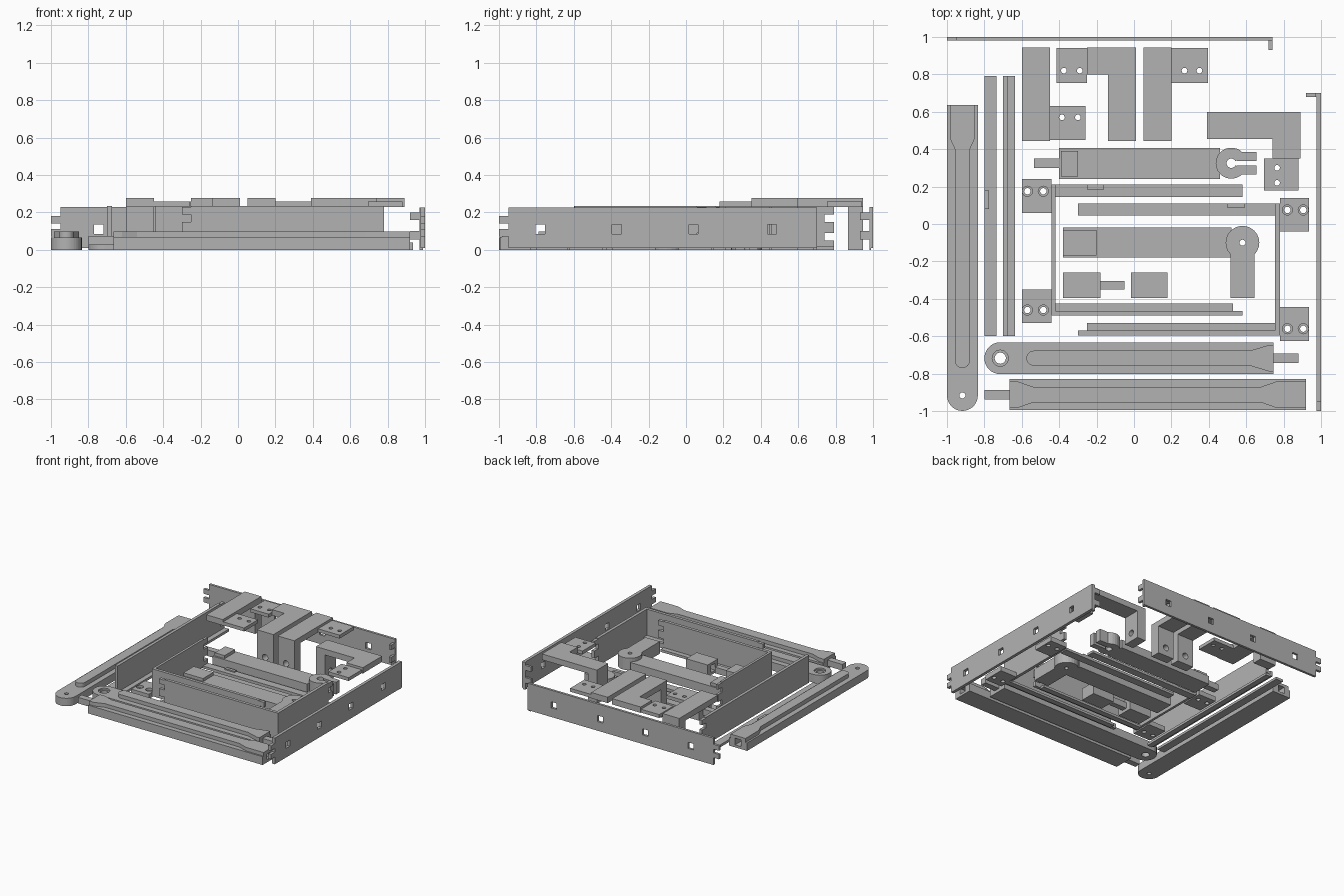
import bpy, bmesh, math
from mathutils import Vector

grey = bpy.data.materials.new("plain_grey")
grey.diffuse_color = (0.45, 0.45, 0.45, 1)


def rect(u0, u1, v0, v1):
    return [(u0, v0), (u1, v0), (u1, v1), (u0, v1)]


def arc(u, v, r, a0=0, a1=360, n=24):
    full = a1 - a0 == 360
    return [(u + r * math.cos(math.radians(a0 + (a1 - a0) * i / n)),
             v + r * math.sin(math.radians(a0 + (a1 - a0) * i / n)))
            for i in range(n if full else n + 1)]


def prism(name, loops, lo, hi, axis="z"):
    """Extrude an outline (first loop) with holes (other loops) along an axis."""
    cu = bpy.data.curves.new(name, "CURVE")
    cu.dimensions, cu.fill_mode, cu.extrude = "2D", "BOTH", (hi - lo) / 2
    for loop in loops:
        sp = cu.splines.new("POLY")
        sp.points.add(len(loop) - 1)
        for p, (u, v) in zip(sp.points, loop):
            p.co = (u, v, 0, 1)
        sp.use_cyclic_u = True
    tmp = bpy.data.objects.new(name, cu)
    bpy.context.collection.objects.link(tmp)
    bpy.context.view_layer.update()
    me = bpy.data.meshes.new_from_object(
        tmp.evaluated_get(bpy.context.evaluated_depsgraph_get()))
    bpy.data.objects.remove(tmp)
    bm = bmesh.new()
    bm.from_mesh(me)
    mid = (lo + hi) / 2
    for vert in bm.verts:
        u, v, w = vert.co
        w += mid
        vert.co = {"z": (u, v, w), "y": (u, w, v), "x": (w, u, v)}[axis]
    bmesh.ops.remove_doubles(bm, verts=bm.verts, dist=1e-5)
    bmesh.ops.recalc_face_normals(bm, faces=bm.faces)
    for f in bm.faces:
        f.smooth = False
    bm.to_mesh(me)
    bm.free()
    me.materials.clear()
    me.materials.append(grey)
    ob = bpy.data.objects.new(name, me)
    bpy.context.collection.objects.link(ob)
    return ob


def box(name, x0, x1, y0, y1, z0, z1):
    return prism(name, [rect(x0, x1, y0, y1)], z0, z1)


def cut(ob, *b):
    """Subtract a box, then discard the cutter."""
    c = box("cutter", *b)
    c.hide_render = True
    m = ob.modifiers.new("cut", "BOOLEAN")
    m.operation, m.object, m.solver = "DIFFERENCE", c, "EXACT"
    bpy.context.view_layer.update()
    ob.data = bpy.data.meshes.new_from_object(
        ob.evaluated_get(bpy.context.evaluated_depsgraph_get()))
    ob.modifiers.clear()
    bpy.data.objects.remove(c)


def toothed(end, other, z0, z1, teeth, depth=0.05):
    """Panel outline with finger teeth at one end."""
    inner = end + math.copysign(depth, other - end)
    pts = [(other, z1), (other, z0), (inner, z0)]
    for a, b in teeth:
        pts += [(inner, a), (end, a), (end, b), (inner, b)]
    return pts + [(inner, z1)]


def window(u, z=0.11, h=0.025):
    return rect(u - h, u + h, z - h, z + h)


TEETH = [(0.07, 0.11), (0.14, 0.18)]
FLANGE = [(0.055, 0.10), (0.16, 0.20)]
EDGE = [(0.01, 0.05), (0.09, 0.15), (0.19, 0.23)]

# Outer drawer panels with square windows and toothed returns
prism("back_panel", [toothed(-1, 0.74, 0.01, 0.23, TEETH)]
      + [window(u) for u in (-0.745, -0.33, 0.08, 0.5)], 0.98, 1.0, "y")
prism("back_panel_return", [toothed(0.93, 0.99, 0, 0.225, FLANGE)], 0.72, 0.74, "x")
prism("right_panel", [toothed(-1, 0.70, 0.01, 0.225, TEETH)]
      + [window(u) for u in (-0.78, -0.37, 0.04, 0.46)], 0.975, 1.0, "x")
prism("right_panel_return", [toothed(0.92, 0.99, 0, 0.225, FLANGE)], 0.68, 0.70, "y")

# Left tall panel with foot, and its low rail
prism("left_panel", [toothed(0.79, -0.6, 0.01, 0.235, EDGE)], -0.70, -0.675, "x")
box("left_panel_foot", -0.68, -0.635, -0.6, 0.79, 0, 0.02)
box("left_rail", -0.80, -0.735, -0.6, 0.79, 0, 0.02)
box("left_rail_tab", -0.80, -0.775, 0.08, 0.18, 0.015, 0.03)

# Two inner corner frames: tall panel, end wall, foot and low rail
prism("front_frame_panel", [toothed(-0.3, 0.78, 0.01, 0.235, EDGE)], -0.595, -0.57, "y")
box("front_frame_foot", -0.25, 0.78, -0.575, -0.53, 0, 0.02)
prism("front_frame_end_wall", [toothed(0.11, -0.59, 0.01, 0.235, EDGE)], 0.755, 0.78, "x")
box("front_frame_rail", -0.3, 0.76, 0.045, 0.11, 0, 0.02)
box("front_frame_tab", 0.5, 0.59, 0.085, 0.11, 0.015, 0.03)
prism("rear_frame_panel", [toothed(0.58, -0.44, 0.01, 0.235, EDGE)], -0.49, -0.465, "y")
box("rear_frame_foot", -0.43, 0.53, -0.47, -0.425, 0, 0.02)
prism("rear_frame_end_wall", [toothed(0.21, -0.48, 0.01, 0.235, EDGE)], -0.44, -0.42, "x")
box("rear_frame_rail", -0.43, 0.58, 0.145, 0.21, 0, 0.02)
box("rear_frame_tab", -0.25, -0.16, 0.185, 0.21, 0.015, 0.03)

# Low mounting plates with countersunk screw holes
for i, (x0, x1, y0, y1, hx, hy) in enumerate([
        (-0.60, -0.44, 0.06, 0.24, (-0.57, -0.485), 0.175),
        (-0.60, -0.44, -0.53, -0.35, (-0.57, -0.485), -0.46),
        (0.78, 0.935, -0.04, 0.14, (0.82, 0.905), 0.075),
        (0.78, 0.935, -0.625, -0.445, (0.82, 0.905), -0.56)]):
    for part, r, lo, hi in (("lower", 0.017, 0, 0.02), ("upper", 0.027, 0.02, 0.04)):
        prism(f"mounting_plate_{part}_{i}", [rect(x0, x1, y0, y1)]
              + [arc(x, hy, r) for x in hx], lo, hi)

# Raised brackets: top slab, drilled leg, drilled fixing plate
brackets = [
    (rect(-0.60, -0.45, 0.445, 0.945), (-0.60, -0.45, 0.865, 0.945),
     (-0.45, -0.26, 0.45, 0.63), [(-0.385, 0.57), (-0.30, 0.57)]),
    ([(-0.25, 0.945), (-0.25, 0.80), (-0.14, 0.80), (-0.14, 0.445), (0.01, 0.445), (0.01, 0.945)],
     (-0.14, 0.01, 0.445, 0.525), (-0.415, -0.25, 0.755, 0.94), [(-0.375, 0.82), (-0.29, 0.82)]),
    (rect(0.05, 0.20, 0.445, 0.945), (0.05, 0.20, 0.445, 0.525),
     (0.20, 0.395, 0.755, 0.94), [(0.27, 0.82), (0.35, 0.82)]),
    ([(0.39, 0.6), (0.39, 0.455), (0.74, 0.455), (0.74, 0.35), (0.89, 0.35), (0.89, 0.6)],
     (0.39, 0.47, 0.455, 0.6), (0.695, 0.88, 0.18, 0.35), [(0.765, 0.22), (0.765, 0.30)])]
for i, (slab, leg, plate, holes) in enumerate(brackets):
    prism(f"bracket_slab_{i}", [slab], 0.23, 0.278)
    x0, x1, y0, y1 = leg
    if i == 3:
        prism(f"bracket_leg_{i}", [rect(y0, y1, 0, 0.23), arc((y0 + y1) / 2, 0.07, 0.025)], x0, x1, "x")
    else:
        prism(f"bracket_leg_{i}", [rect(x0, x1, 0, 0.23), arc((x0 + x1) / 2, 0.07, 0.025)], y0, y1, "y")
    prism(f"bracket_fixing_plate_{i}", [rect(*plate)] + [arc(u, v, 0.015) for u, v in holes], 0.23, 0.258)

# Left arm: rounded beam, raised rib, socket end
ob = prism("left_arm_beam", [arc(-0.9175, -0.9165, 0.0825, 180, 360)
           + [(-0.835, 0.635), (-1, 0.635)], arc(-0.9175, -0.9165, 0.016)], 0.0, 0.065)
cut(ob, -0.945, -0.89, 0.5, 0.7, 0.02, 0.08)
ob = prism("left_arm_rib", [arc(-0.9175, -0.73, 0.04, 180, 360)
           + [(-0.8775, 0.40), (-0.85, 0.46), (-0.85, 0.635), (-0.985, 0.635),
              (-0.985, 0.46), (-0.9575, 0.40)]], 0.065, 0.098)
cut(ob, -0.945, -0.89, 0.5, 0.7, 0.05, 0.075)

# Middle arm: round pivot end, rib and pin
Y = -0.7175
prism("middle_arm_beam", [arc(-0.715, Y, 0.085, 90, 270) + [(0.745, Y - 0.085), (0.745, Y + 0.085)],
      arc(-0.715, Y, 0.03)], 0, 0.055)
prism("middle_arm_beam_top", [arc(-0.715, Y, 0.085, 90, 270) + [(0.745, Y - 0.085), (0.745, Y + 0.085)],
      arc(-0.715, Y, 0.043)], 0.055, 0.068)
prism("middle_arm_rib", [arc(-0.535, Y, 0.04, 90, 270)
      + [(0.62, Y - 0.04), (0.72, Y - 0.07), (0.745, Y - 0.07),
         (0.745, Y + 0.07), (0.72, Y + 0.07), (0.62, Y + 0.04)]], 0.068, 0.098)
box("middle_arm_pin", 0.74, 0.88, Y - 0.025, Y + 0.025, 0.025, 0.075)

# Front arm: square beam, rib flaring at both ends, pin and socket
Y = -0.9125
ob = box("front_arm_beam", -0.665, 0.92, -0.995, -0.83, 0, 0.068)
cut(ob, 0.78, 1.0, Y - 0.028, Y + 0.028, 0.02, 0.075)
half = [(-0.665, 0.07), (-0.62, 0.07), (-0.54, 0.042), (0.68, 0.042), (0.76, 0.07), (0.92, 0.07)]
prism("front_arm_rib", [[(u, Y - v) for u, v in half] + [(u, Y + v) for u, v in half[::-1]]],
      0.068, 0.098)
box("front_arm_pin", -0.80, -0.66, Y - 0.025, Y + 0.025, 0.025, 0.075)

# Clamp arm: beam, split ring and pin
box("clamp_arm_beam", -0.40, 0.46, 0.24, 0.405, 0, 0.07)
box("clamp_arm_end_block", -0.39, -0.30, 0.255, 0.39, 0.07, 0.095)
prism("clamp_ring", [arc(0.52, 0.325, 0.083, 15, 345) + arc(0.52, 0.325, 0.025, 330, 30)], 0, 0.1)
for s in (1, -1):
    y = sorted((0.325 + s * 0.012, 0.325 + s * 0.06))
    box("clamp_lug", 0.55, 0.655, *y, 0, 0.1)
box("clamp_arm_pin", -0.535, -0.39, 0.30, 0.35, 0.025, 0.075)

# Elbow arm: beam, drilled hub and side leg
ob = box("elbow_arm_beam", -0.38, 0.52, -0.18, -0.02, 0, 0.07)
cut(ob, -0.5, -0.2, -0.128, -0.072, 0.018, 0.09)
box("elbow_arm_end_block", -0.38, -0.20, -0.168, -0.032, 0.068, 0.095)
prism("elbow_hub", [arc(0.58, -0.10, 0.09), arc(0.58, -0.10, 0.016)], 0, 0.1)
box("elbow_side_leg", 0.515, 0.645, -0.395, -0.16, 0, 0.1)

# Small connector blocks
box("pin_block", -0.38, -0.18, -0.395, -0.26, 0, 0.1)
box("pin_block_pin", -0.19, -0.05, -0.35, -0.305, 0.025, 0.075)
ob = box("socket_block", -0.015, 0.18, -0.395, -0.26, 0, 0.1)
cut(ob, -0.1, 0.12, -0.355, -0.30, 0.022, 0.078)
